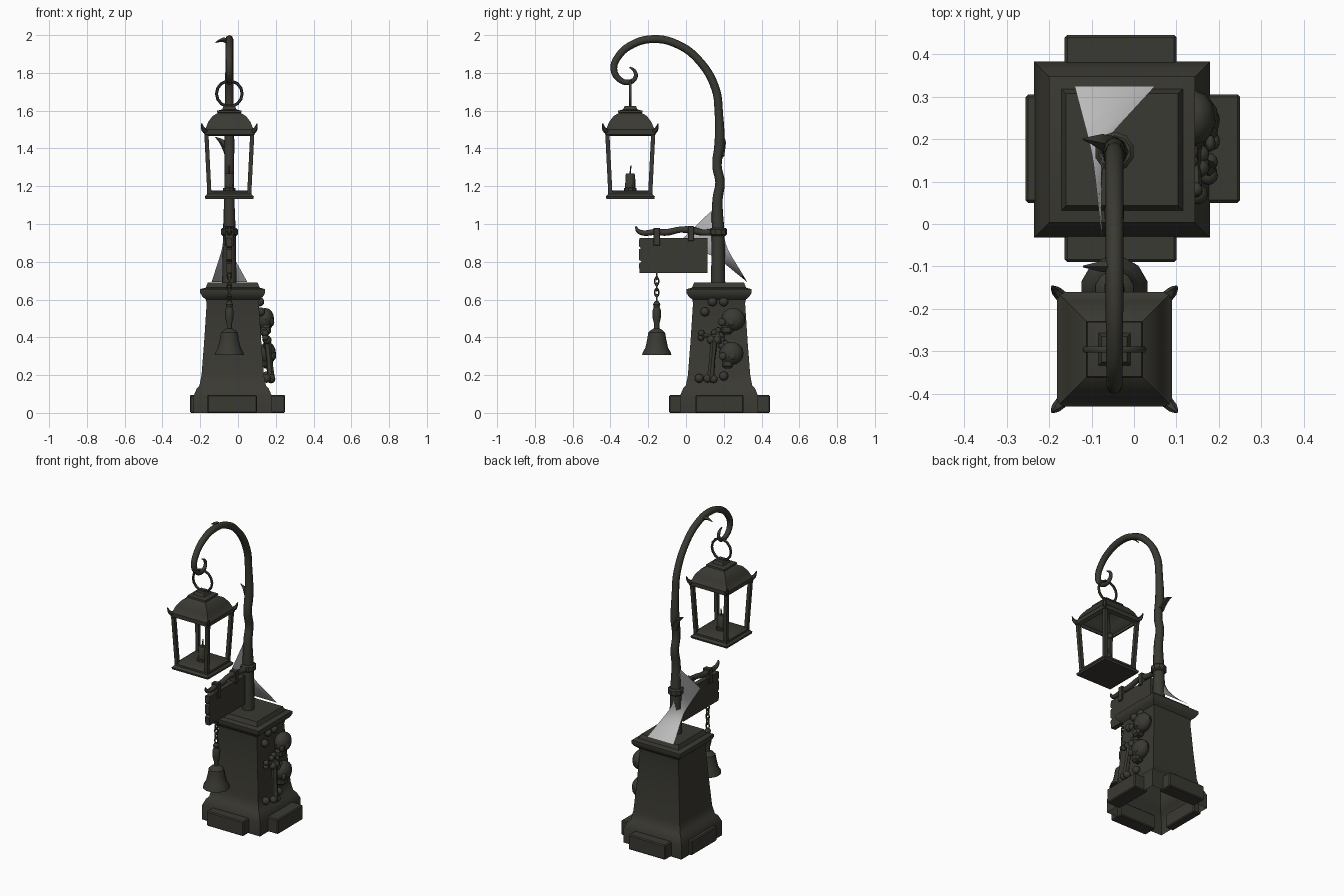
import bpy, bmesh, math
from mathutils import Vector

if "Cube" in bpy.data.objects:
    bpy.data.objects.remove(bpy.data.objects["Cube"])


def material(name, rgb):
    m = bpy.data.materials.new(name)
    m.diffuse_color = (*rgb, 1)
    m.use_nodes = True
    m.node_tree.nodes["Principled BSDF"].inputs["Base Color"].default_value = m.diffuse_color
    return m


DARK = material("weathered_dark", (0.042, 0.041, 0.032))
WEB = material("cobweb_grey", (0.5, 0.5, 0.5))


def finish(bm, name, mat=DARK, angle=35):
    me = bpy.data.meshes.new(name)
    bm.to_mesh(me)
    bm.free()
    me.materials.append(mat)
    ob = bpy.data.objects.new(name, me)
    bpy.context.collection.objects.link(ob)
    smooth(ob, angle)
    return ob


def smooth(ob, angle=35):
    bpy.ops.object.select_all(action='DESELECT')
    ob.select_set(True)
    bpy.context.view_layer.objects.active = ob
    bpy.ops.object.shade_smooth_by_angle(angle=math.radians(angle))


def loft(name, profile, cx, cy, n=4, bottom=True):
    """Stack of (half width, z) rings; four sides gives a square tower."""
    bm = bmesh.new()
    k = 1 / math.cos(math.pi / 4) if n == 4 else 1
    rings = []
    for r, z in profile:
        rings.append([bm.verts.new((cx + r * k * math.cos((i + .5) * math.tau / n),
                                    cy + r * k * math.sin((i + .5) * math.tau / n), z)) for i in range(n)])
    for a, b in zip(rings, rings[1:]):
        for i in range(n):
            j = (i + 1) % n
            bm.faces.new((a[i], a[j], b[j], b[i]))
    bm.faces.new(rings[-1])
    if bottom:
        bm.faces.new(rings[0][::-1])
    return finish(bm, name)


def box(name, lo, hi, bevel=0.006):
    bm = bmesh.new()
    bmesh.ops.create_cube(bm, size=1)
    for v in bm.verts:
        v.co = [(a + b) / 2 + c * (b - a) for a, b, c in zip(lo, hi, v.co)]
    if bevel:
        bmesh.ops.bevel(bm, geom=bm.edges[:], offset=bevel, segments=1, affect='EDGES')
    return finish(bm, name)


def tube(name, pts, res=5, sides=2):
    """Round tube through (x, y, z, radius) points."""
    cu = bpy.data.curves.new(name, 'CURVE')
    cu.dimensions = '3D'
    cu.bevel_depth, cu.bevel_resolution = 1, sides
    cu.use_fill_caps, cu.resolution_u = True, res
    sp = cu.splines.new('BEZIER')
    sp.bezier_points.add(len(pts) - 1)
    for bp, p in zip(sp.bezier_points, pts):
        bp.co, bp.radius = p[:3], p[3]
        bp.handle_left_type = bp.handle_right_type = 'AUTO'
    cu.materials.append(DARK)
    ob = bpy.data.objects.new(name, cu)
    bpy.context.collection.objects.link(ob)
    bpy.ops.object.select_all(action='DESELECT')
    ob.select_set(True)
    bpy.context.view_layer.objects.active = ob
    bpy.ops.object.convert(target='MESH')
    smooth(bpy.context.object, 50)


def ball(name, loc, r, scale=(1, 1, 1)):
    bm = bmesh.new()
    bmesh.ops.create_uvsphere(bm, u_segments=12, v_segments=8, radius=r)
    for v in bm.verts:
        v.co = Vector([c * s for c, s in zip(v.co, scale)]) + Vector(loc)
    return finish(bm, name)


def ring(name, loc, r, tube_r, rot=(0, 0, 0), scale=(1, 1, 1), n=16):
    bpy.ops.mesh.primitive_torus_add(location=loc, rotation=rot, major_radius=r, minor_radius=tube_r,
                                     major_segments=n, minor_segments=6)
    ob = bpy.context.object
    ob.name, ob.scale = name, scale
    ob.data.materials.append(DARK)
    smooth(ob, 60)


# Stone pedestal, hollow underneath
PX, PY, X = -0.028, 0.175, -0.046
loft("pedestal", [(.207, 0), (.207, .09), (.19, .13), (.176, .145), (.165, .2), (.151, .38), (.138, .58),
                  (.142, .6), (.16, .615), (.172, .635), (.172, .655), (.143, .663), (.132, .69), (.112, .69)],
     PX, PY, bottom=False)
# Foot blocks on the four sides
box("foot_front", (-.163, -.09, 0), (.1, 0, .095))
box("foot_back", (-.163, .35, 0), (.1, .445, .095))
box("foot_right", (.15, .05, 0), (.25, .305, .095))
box("foot_left", (-.255, .05, 0), (-.2, .305, .095))

# Crooked post curling into a hook
post = [(.17, .68, .038), (.17, .95, .034), (.167, 1.13, .027), (.18, 1.22, .025), (.164, 1.31, .025),
        (.177, 1.42, .027), (.174, 1.58, .022), (.155, 1.72, .022), (.06, 1.875, .021), (-.05, 1.953, .021),
        (-.17, 1.979, .021), (-.285, 1.95, .02), (-.36, 1.885, .019), (-.382, 1.82, .018), (-.355, 1.768, .016),
        (-.305, 1.75, .014), (-.268, 1.775, .011), (-.272, 1.81, .009), (-.298, 1.83, .004)]
tube("hooked_post", [(X, *p) for p in post])
# Splinters on the post
tube("splinter_low", [(X, .18, 1.36, .025), (-.08, .195, 1.43, .018), (-.12, .2, 1.46, .002)], 2, 0)
tube("splinter_top", [(X, -.1, 1.965, .016), (-.08, -.1, 1.975, .012), (-.12, -.1, 1.96, .002)], 2, 0)

# Lantern
LY = -0.295
ring("lantern_ring", (X, LY, 1.69), .068, .008, (math.pi / 2, 0, 0), n=14)
loft("lantern_roof", [(.115, 1.465), (.135, 1.475), (.135, 1.5), (.124, 1.51), (.112, 1.54), (.088, 1.572),
                      (.06, 1.588), (.066, 1.59), (.064, 1.6), (.038, 1.606), (.03, 1.625)], X, LY, bottom=False)
loft("lantern_base", [(.127, 1.133), (.13, 1.145), (.118, 1.158), (.118, 1.17), (.105, 1.178)], X, LY)
loft("candle", [(.034, 1.175), (.034, 1.19), (.027, 1.192), (.026, 1.26), (.02, 1.268)], X, LY, 10)
tube("wick", [(X, LY, 1.265, .005), (X, LY + .003, 1.31, .003)], 2, 1)
for sx in (-1, 1):
    for sy in (-1, 1):
        tag = f"{'left' if sx < 0 else 'right'}_{'front' if sy < 0 else 'back'}"
        tube("roof_horn_" + tag, [(X + sx * a, LY + sy * a, z, r) for a, z, r in
                                  ((.115, 1.487, .016), (.137, 1.5, .012), (.147, 1.532, .003))], 3, 1)
        bm = bmesh.new()
        bmesh.ops.create_cube(bm, size=1)
        for v in bm.verts:
            h = .121 if v.co.z > 0 else .106
            v.co = (X + sx * h + v.co.x * .022, LY + sy * h + v.co.y * .022, 1.32 + v.co.z * .3)
        finish(bm, "lantern_post_" + tag)

# Sign branch, collar and straps
tube("sign_branch", [(X, y, z, r) for y, z, r in
                     ((.16, .96, .02), (.09, .955, .016), (.03, .967, .02), (-.03, .97, .016), (-.1, .956, .018),
                      (-.17, .957, .016), (-.23, .953, .014), (-.255, .965, .011), (-.266, .988, .004))])
loft("post_collar", [(.038, .937), (.047, .945), (.047, .972), (.038, .98)], X, .17, 10)
box("sign_strap_outer", (X - .023, -.172, .885), (X + .023, -.138, .98), .003)
box("sign_strap_inner", (X - .023, .01, .91), (X + .023, .042, .99), .003)

# Wooden sign board with a chipped outer end
outline = [(.113, .925), (.113, .74), (-.245, .74), (-.25, .79), (-.235, .8), (-.25, .812), (-.25, .865),
           (-.237, .872), (-.25, .882), (-.247, .925)]
bm = bmesh.new()
face = bm.faces.new([bm.verts.new((X - .015, y, z)) for y, z in outline])
out = bmesh.ops.extrude_face_region(bm, geom=[face])
bmesh.ops.translate(bm, vec=(.03, 0, 0), verts=[g for g in out["geom"] if isinstance(g, bmesh.types.BMVert)])
bmesh.ops.recalc_face_normals(bm, faces=bm.faces)
finish(bm, "sign_board")

# Chain and hand bell
BY = -.155
for i in range(5):
    ring(f"chain_link_{i}", (X, BY, .727 - i * .03), .014, .005, (math.pi / 2, 0, (i % 2) * math.pi / 2),
         (.8, 1.4, 1), 10)
loft("hand_bell", [(.075, .31), (.08, .306), (.078, .318), (.062, .345), (.052, .39), (.046, .425), (.03, .44),
                   (.014, .448), (.014, .47), (.022, .5), (.024, .54), (.016, .56), (.02, .575), (.01, .592)],
     X, BY, 12)

# Skulls and bones stuck on the right side
for i, (x, y, z, jy) in enumerate(((.145, .25, .495, -.035), (.155, .24, .315, -.02))):
    ball(f"skull_{i}", (x, y, z), .064, (.72, 1, .95))
    box(f"skull_jaw_{i}", (x - .025, y + jy - .03, z - .08), (x + .03, y + jy + .03, z - .03), .012)
    for d in (-.025, .025):
        ball(f"skull_brow_{i}", (x + .035, y + jy + d, z - .015), .02, (.6, 1, 1))


def bone(name, a, b, r):
    a, b = Vector(a), Vector(b)
    tube(name, [(*a, r * 1.3), (*((a + b) / 2), r), (*b, r * 1.3)], 3, 1)
    side = (b - a).cross(Vector((1, 0, 0))).normalized() * r
    for p in (a, b):
        for s in (-1, 1):
            ball(name + "_knob", p + side * s, r * 1.4)


bone("long_bone", (.155, .148, .385), (.175, .13, .18), .016)
bone("short_bone", (.145, .08, .41), (.145, .19, .4), .012)
bone("slanted_bone", (.135, .16, .43), (.15, .2, .36), .012)
for i, (x, y, z) in enumerate(((.12, .1, .535), (.115, .14, .588), (.115, .2, .588),
                               (.15, .07, .183), (.15, .2, .195))):
    ball(f"pebble_{i}", (x, y, z), .024)

# Cobweb sheet stretched between post, sign and pedestal
foot_l, foot_r = Vector((-.14, .325, .692)), Vector((.05, .325, .692))
sign_pt, post_pt = Vector((-.075, -.04, .9)), Vector((-.078, .165, 1.1))
mid = Vector((-.088, .185, .85))
N = 10
bm = bmesh.new()
grid = []
for j in range(N + 1):
    v = j / N
    w = 1.8 * v * (1 - v)
    grid.append([bm.verts.new(foot_l.lerp(foot_r, i / N).lerp(sign_pt.lerp(post_pt, i / N), v).lerp(mid, w))
                 for i in range(N + 1)])
for j in range(N):
    for i in range(N):
        bm.faces.new((grid[j][i + 1], grid[j][i], grid[j + 1][i], grid[j + 1][i + 1]))
finish(bm, "cobweb", WEB, 60)
